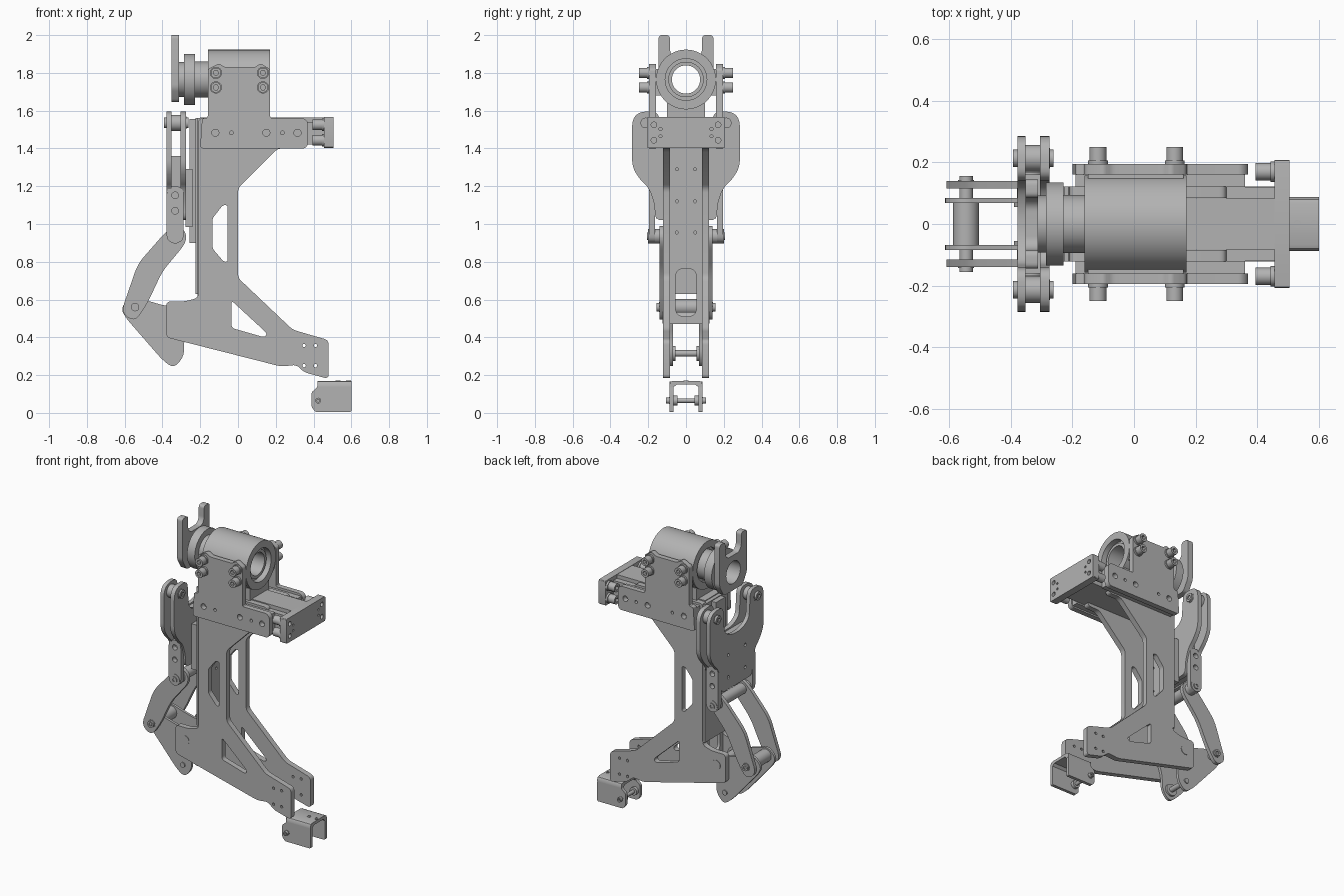
import bpy, bmesh, math
from mathutils import Vector

if "Cube" in bpy.data.objects:
    bpy.data.objects.remove(bpy.data.objects["Cube"])

metal = bpy.data.materials.new("plain_grey_metal")
metal.use_nodes = True
GREY = (0.45, 0.45, 0.45, 1)
metal.diffuse_color = GREY
metal.node_tree.nodes["Principled BSDF"].inputs["Base Color"].default_value = GREY
parts = []


def circle(u, v, r, n=28):
    return [(u + r * math.cos(2 * math.pi * i / n), v + r * math.sin(2 * math.pi * i / n)) for i in range(n)]


def rect(u0, u1, v0, v1):
    return [(u0, v0), (u1, v0), (u1, v1), (u0, v1)]


def fillet(points, r, n=5):
    """Round every corner of a closed outline."""
    out, pts = [], [Vector(p) for p in points]
    for i, p in enumerate(pts):
        a, b = pts[i - 1] - p, pts[(i + 1) % len(pts)] - p
        a = p + a * min(r / a.length, 0.49)
        b = p + b * min(r / b.length, 0.49)
        for k in range(n + 1):
            t = k / n
            out.append(tuple(a * (1 - t) ** 2 + p * 2 * t * (1 - t) + b * t * t))
    return out


def mirrored(half):
    """Close an outline given by its positive half, top to bottom."""
    return half + [(-u, v) for u, v in reversed(half)]


def plate(name, axis, lo, hi, outline, holes=()):
    """Extrude an outline with holes along an axis."""
    place = {"x": lambda u, v: (lo, u, v), "y": lambda u, v: (u, lo, v), "z": lambda u, v: (u, v, lo)}[axis]
    bm = bmesh.new()
    for loop in [outline, *holes]:
        vs = [bm.verts.new(place(*p)) for p in loop]
        for i, v in enumerate(vs):
            bm.edges.new((vs[i - 1], v))
    bmesh.ops.triangle_fill(bm, use_beauty=True, edges=bm.edges[:])
    ext = bmesh.ops.extrude_face_region(bm, geom=bm.faces[:])["geom"]
    move = Vector([hi - lo if axis == a else 0 for a in "xyz"])
    bmesh.ops.translate(bm, vec=move, verts=[g for g in ext if isinstance(g, bmesh.types.BMVert)])
    bmesh.ops.recalc_face_normals(bm, faces=bm.faces[:])
    mesh = bpy.data.meshes.new(name)
    bm.to_mesh(mesh)
    bm.free()
    mesh.materials.append(metal)
    obj = bpy.data.objects.new(name, mesh)
    bpy.context.collection.objects.link(obj)
    parts.append(obj)


def box(name, x0, x1, y0, y1, z0, z1):
    plate(name, "x", x0, x1, rect(y0, y1, z0, z1))


def bolt(name, axis, u, v, base, tip, r):
    """Socket-head bolt with a washer at its base."""
    step = (tip - base) * 0.2
    plate(name + "_washer", axis, base, base + step, circle(u, v, r))
    plate(name + "_head", axis, base + step, tip, circle(u, v, r * 0.85), [circle(u, v, r * 0.45, 6)])
    plate(name + "_socket", axis, base + step, base + step * 2.5, circle(u, v, r * 0.45, 6))


# outlines of the paired side parts
leg = [(-0.21, 1.56), (-0.21, 0.61), (-0.28, 0.59), (-0.38, 0.59), (-0.38, 0.4), (0.23, 0.245), (0.31, 0.255),
       (0.35, 0.215), (0.48, 0.18), (0.48, 0.385), (0.29, 0.44), (0, 0.715), (0, 1.19), (0.21, 1.4), (0.3, 1.4), (0.3, 1.56)]
window = [(-0.135, 1.03), (-0.08, 1.1), (-0.055, 1.1), (-0.055, 0.8), (-0.075, 0.8), (-0.135, 0.87)]
triangle = [(-0.035, 0.595), (0.155, 0.42), (0.14, 0.4), (-0.035, 0.45)]
toe_holes = [circle(x, z, 0.009, 12) for x in (0.35, 0.41) for z in (0.25, 0.357)]
tee = [(-0.19, 1.56), (-0.2, 1.41), (-0.19, 1.4), (0.355, 1.4), (0.37, 1.42), (0.37, 1.54), (0.35, 1.56), (0.17, 1.56),
       (0.17, 1.82), (0.12, 1.85), (0.09, 1.83), (-0.07, 1.83), (-0.1, 1.85), (-0.16, 1.82), (-0.16, 1.56)]
tee_holes = [circle(x, 1.483, r, 14) for x, r in
             [(-0.12, 0.019), (-0.035, 0.01), (0.15, 0.019), (0.235, 0.01), (0.315, 0.019)]]
upper_arm = [(-0.33, 1), (-0.39, 0.95), (-0.53, 0.79), (-0.62, 0.53), (-0.545, 0.48), (-0.48, 0.58),
             (-0.4, 0.75), (-0.275, 0.9), (-0.275, 0.96)]
crank = [(-0.56, 0.62), (-0.62, 0.56), (-0.6, 0.51), (-0.4, 0.28), (-0.34, 0.235), (-0.285, 0.3), (-0.285, 0.4),
         (-0.25, 0.5), (-0.29, 0.56), (-0.38, 0.565), (-0.5, 0.6)]
clamp = [(0.42, 0.17), (0.42, 0.135), (0.39, 0.11), (0.39, 0.03), (0.41, 0.005), (0.6, 0.005), (0.6, 0.17)]

for s, side in ((-1, "front_"), (1, "rear_")):
    # leg plates and upper T-shaped brackets
    plate(side + "leg_plate", "y", s * 0.085, s * 0.122, fillet(leg, 0.025),
          [fillet(window, 0.015), fillet(triangle, 0.02), *toe_holes])
    plate(side + "pivot_cap", "y", s * 0.122, s * 0.125, circle(-0.31, 0.505, 0.032))
    plate(side + "tee_bracket", "y", s * 0.16, s * 0.195, fillet(tee, 0.012, 3), tee_holes)
    box(side + "shelf_block", -0.19, 0.36, s * 0.12, s * 0.16, 1.41, 1.545)
    box(side + "housing_pad", -0.15, 0.16, s * 0.13, s * 0.16, 1.68, 1.82)
    for x in (-0.117, 0.132):
        for z in (1.723, 1.8):
            bolt(side + "bracket_bolt", "y", x, z, s * 0.195, s * 0.25, 0.032)
    for z in (1.443, 1.525):
        bolt(side + "end_bolt", "x", s * 0.17, z, 0.456, 0.395, 0.033)
    # swing arms, cranks and slide links
    plate(side + "upper_arm", "y", s * 0.115, s * 0.14, fillet(upper_arm, 0.05))
    plate(side + "crank", "y", s * 0.068, s * 0.085, fillet(crank, 0.04))
    bolt(side + "elbow_bolt", "y", -0.545, 0.56, s * 0.14, s * 0.155, 0.026)
    plate(side + "slide_link", "y", s * 0.165, s * 0.197, fillet(rect(-0.378, -0.288, 0.9, 1.2), 0.045),
          [circle(-0.333, z, 0.018, 14) for z in (1.152, 1.07)])
    plate(side + "link_boss", "y", s * 0.13, s * 0.2, circle(-0.333, 0.935, 0.038))
    bolt(side + "link_pin", "y", -0.333, 0.935, s * 0.19, s * 0.206, 0.024)
    # lobe rollers of the hanger
    plate(side + "hanger_roller", "x", -0.352, -0.305, circle(s * 0.213, 1.535, 0.043))
    bolt(side + "hanger_pin_outer", "x", s * 0.213, 1.535, -0.375, -0.393, 0.033)
    bolt(side + "hanger_pin_inner", "x", s * 0.213, 1.535, -0.275, -0.262, 0.033)
    # foot clamp bolts and collars
    plate(side + "clamp_collar", "y", s * 0.045, s * 0.066, circle(0.425, 0.065, 0.026))
    bolt(side + "clamp_bolt", "y", 0.425, 0.065, s * 0.085, s * 0.106, 0.018)
    plate(side + "clamp_cheek", "y", s * 0.066, s * 0.087, fillet(clamp[:2] + clamp[2:6] + [(0.6, 0.14), (0.42, 0.14)], 0.008, 3))
    plate(side + "toe_collar", "y", s * 0.055, s * 0.07, circle(-0.35, 0.315, 0.04))

# central spine with slot and tapped holes
spine_holes = [circle(s * 0.048, z, 0.008, 12) for s in (-1, 1) for z in (0.955, 1.12, 1.29)]
plate("spine_plate", "x", -0.215, -0.195, rect(-0.085, 0.085, 0.47, 1.56),
      [fillet(rect(-0.056, 0.056, 0.51, 0.765), 0.05), *spine_holes])
box("spine_backing", -0.225, -0.212, -0.122, 0.122, 0.63, 1.56)

# top beam and end plate
box("top_beam", -0.2, 0.456, -0.082, 0.082, 1.42, 1.565)
box("beam_base", 0.3, 0.456, -0.12, 0.12, 1.42, 1.54)
end_holes = [circle(s * 0.17, z, 0.015, 14) for s in (-1, 1) for z in (1.443, 1.525)]
end_holes += [circle(s * 0.135, z, 0.008, 10) for s in (-1, 1) for z in (1.465, 1.503)]
plate("end_plate", "x", 0.456, 0.505, fillet(rect(-0.207, 0.207, 1.402, 1.567), 0.01, 3), end_holes)

# bearing housing with shouldered bore, seen through the whole shaft line
AXIS = 1.765
plate("housing_shell", "x", -0.16, 0.17, circle(0, AXIS, 0.158, 64), [circle(0, AXIS, 0.11, 48)])
for name, x0, x1, r, bore in [("bearing_race", -0.14, 0.13, 0.112, 0.092), ("bearing_sleeve", -0.23, 0.145, 0.094, 0.075),
                              ("flange_disc", -0.285, -0.228, 0.135, 0.075), ("flange_hub", -0.312, -0.285, 0.092, 0.075)]:
    plate(name, "x", x0, x1, circle(0, AXIS, r, 48), [circle(0, AXIS, bore, 40)])
box("housing_saddle", -0.15, 0.16, -0.1, 0.1, 1.56, 1.64)

# fork plate on the shaft end
fork = mirrored([(0.06, 1.88), (0.085, 1.91), (0.085, 2.0), (0.145, 2.0), (0.145, 1.72), (0.1, 1.645)])
plate("fork_plate", "x", -0.352, -0.312, fillet(fork, 0.02), [circle(0, AXIS, 0.075, 40)])

# double hanger plates, spacer, carriage and rail
hanger = mirrored([(0.05, 1.37), (0.13, 1.41), (0.145, 1.595), (0.245, 1.595), (0.285, 1.555), (0.285, 1.3),
                   (0.24, 1.23), (0.195, 1.19), (0.165, 1.1), (0.165, 1.02)])
hanger_holes = [circle(s * 0.09, z, 0.011, 12) for s in (-1, 1) for z in (1.1, 1.25)]
for name, x0, x1 in (("outer_hanger", -0.378, -0.352), ("inner_hanger", -0.305, -0.275)):
    plate(name, "x", x0, x1, fillet(hanger, 0.04), hanger_holes)
box("hanger_spacer", -0.352, -0.305, -0.16, 0.16, 1.03, 1.36)
box("slide_carriage", -0.278, -0.24, -0.1, 0.1, 0.985, 1.29)
box("slide_rail", -0.258, -0.222, -0.05, 0.05, 0.9, 1.555)

# cross pins and rollers: x, z, half length, radius
for name, x, z, half, r in [("link_cross_pin", -0.333, 0.935, 0.13, 0.036), ("elbow_roller", -0.545, 0.56, 0.07, 0.042),
                            ("elbow_pin", -0.545, 0.56, 0.14, 0.022), ("crank_pivot", -0.31, 0.505, 0.09, 0.03),
                            ("toe_pin", -0.35, 0.315, 0.092, 0.017), ("clamp_pin", 0.425, 0.065, 0.087, 0.012)]:
    plate(name, "y", -half, half, circle(x, z, r))

# foot clamp bridge joining the cheeks with rounded shoulders
bridge = mirrored([(0.066, 0.135), (0.087, 0.135), (0.087, 0.15), (0.068, 0.17)])
inner = [(0.066, 0.135), (0.087, 0.135), (0.087, 0.152), (0.08, 0.165), (0.066, 0.17)]
plate("clamp_bridge", "x", 0.42, 0.6, inner + [(-u, v) for u, v in reversed(inner)] + [(-0.05, 0.15), (0.05, 0.15)])
for x in (0.53, 0.585):
    plate("clamp_bridge_hole_ring", "z", 0.169, 0.172, circle(x, 0, 0.013, 16), [circle(x, 0, 0.009, 16)])

# smooth round surfaces, keep machined edges crisp
bpy.ops.object.select_all(action="DESELECT")
for obj in parts:
    obj.select_set(True)
bpy.context.view_layer.objects.active = parts[0]
bpy.ops.object.shade_smooth_by_angle(angle=math.radians(30))
